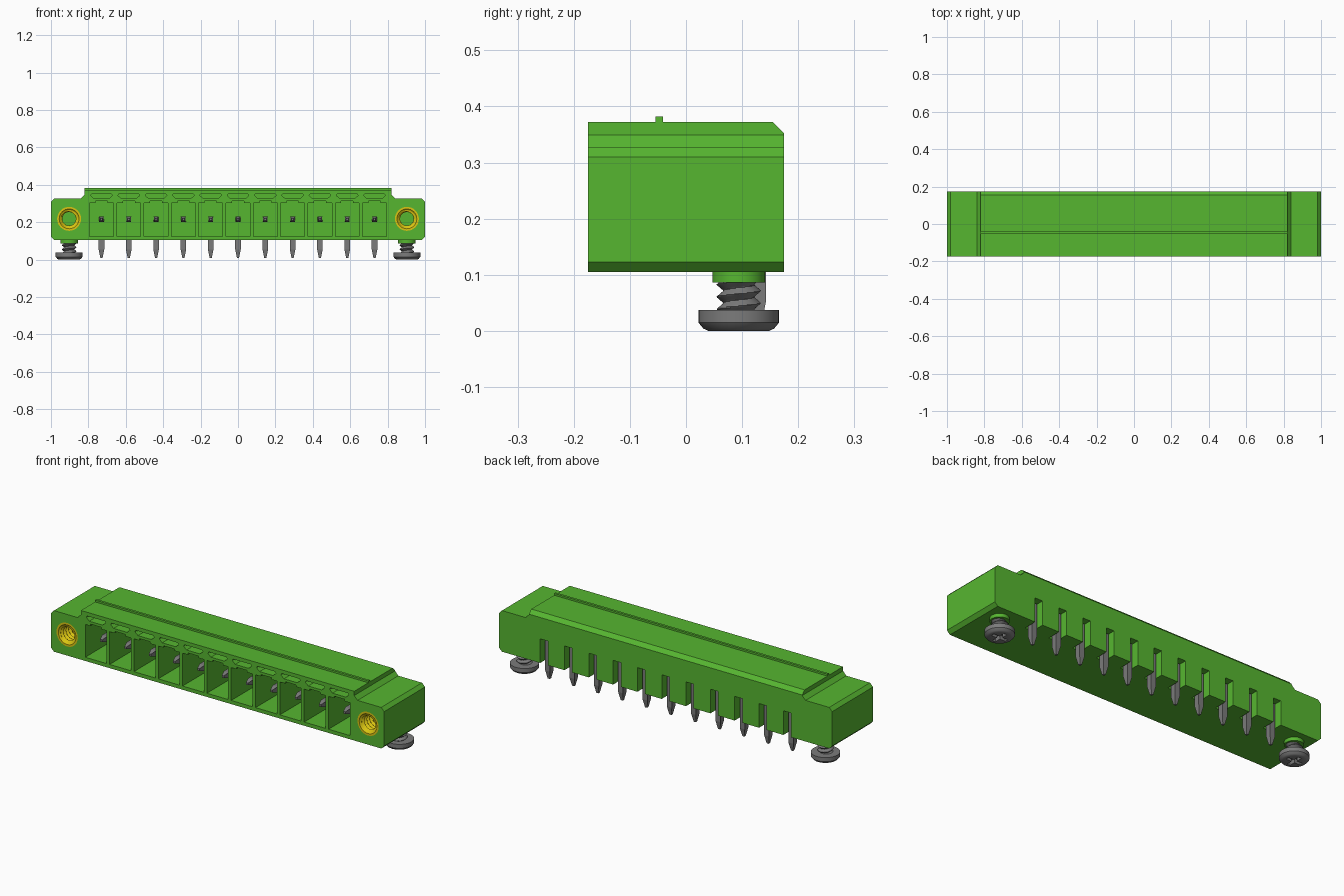
import bpy, bmesh, math
from mathutils import Matrix, Vector

cube = bpy.data.objects.get("Cube")
if cube:
    bpy.data.objects.remove(cube, do_unlink=True)


def material(name, col, metallic=0.0):
    m = bpy.data.materials.new(name)
    m.use_nodes = True
    m.diffuse_color = (*col, 1)
    m.node_tree.nodes["Principled BSDF"].inputs["Base Color"].default_value = (*col, 1)
    return m


GREEN = material("green plastic", (0.094, 0.468, 0.030))
STEEL = material("grey metal", (0.20, 0.20, 0.20))
BRASS = material("yellow brass", (0.70, 0.56, 0.006))


def make(name, bm, mat=None, smooth=False):
    """Turn a bmesh into a named object."""
    bmesh.ops.recalc_face_normals(bm, faces=bm.faces[:])
    me = bpy.data.meshes.new(name)
    bm.to_mesh(me)
    bm.free()
    ob = bpy.data.objects.new(name, me)
    bpy.context.collection.objects.link(ob)
    if mat:
        me.materials.append(mat)
    if smooth:
        activate(ob)
        bpy.ops.object.shade_smooth_by_angle(angle=math.radians(30))
    return ob


def activate(ob):
    bpy.ops.object.select_all(action='DESELECT')
    ob.select_set(True)
    bpy.context.view_layer.objects.active = ob


def prism(bm, pts, axis, a, b):
    """Extrude a 2D outline along one axis from a to b."""
    place = {'x': lambda p, t: (t, p[0], p[1]),
             'y': lambda p, t: (p[0], t, p[1]),
             'z': lambda p, t: (p[0], p[1], t)}[axis]
    v0 = [bm.verts.new(place(p, a)) for p in pts]
    v1 = [bm.verts.new(place(p, b)) for p in pts]
    bm.faces.new(v0)
    bm.faces.new(v1[::-1])
    n = len(pts)
    for i in range(n):
        j = (i + 1) % n
        bm.faces.new((v0[i], v1[i], v1[j], v0[j]))


def rect(x0, x1, y0, y1):
    return [(x0, y0), (x1, y0), (x1, y1), (x0, y1)]


def circle(cx, cy, r, n=32):
    return [(cx + r * math.cos(2 * math.pi * i / n), cy + r * math.sin(2 * math.pi * i / n))
            for i in range(n)]


PITCH = 0.022


def thread_rows(r, amp, h0, h1):
    """Rows (radius, height, thread depth) for a threaded length."""
    n = round((h1 - h0) / PITCH * 12)
    return [(r, h0 + (h1 - h0) * i / n, amp) for i in range(n + 1)]


def lathe(name, rows, mat, matrix, cyclic=False, smooth=True, seg=32):
    """Revolve rows around z; a third value cuts a helical thread of that depth."""
    bm = bmesh.new()
    rings = []
    for r, h, *amp in rows:
        ring = []
        for i in range(seg):
            t = (h / PITCH - i / seg) % 1.0
            rr = r + (amp[0] * abs(2 * t - 1) if amp else 0)
            a = 2 * math.pi * i / seg
            ring.append(bm.verts.new((rr * math.cos(a), rr * math.sin(a), h)))
        rings.append(ring)
    pairs = list(zip(rings, rings[1:])) + ([(rings[-1], rings[0])] if cyclic else [])
    for p, q in pairs:
        for i in range(seg):
            j = (i + 1) % seg
            bm.faces.new((p[i], p[j], q[j], q[i]))
    if not cyclic:
        bm.faces.new(rings[0])
        bm.faces.new(rings[-1])
    bmesh.ops.transform(bm, matrix=matrix, verts=bm.verts[:])
    return make(name, bm, mat, smooth)


def cut(ob, cutter):
    """Subtract the cutter and discard it."""
    cutter.hide_render = True
    mod = ob.modifiers.new("cut", 'BOOLEAN')
    mod.operation = 'DIFFERENCE'
    mod.solver = 'EXACT'
    mod.object = cutter
    activate(ob)
    bpy.ops.object.modifier_apply(modifier=mod.name)
    bpy.data.objects.remove(cutter, do_unlink=True)


PIN_X = [(i - 5) * 0.146 for i in range(11)]
SCREW_X, SCREW_Y, INSERT_Z = 0.903, 0.094, 0.218

# Housing: front outline with chamfered flanges and a raised middle
half = [(0.982, 0.105), (1.0, 0.123), (1.0, 0.31), (0.982, 0.328),
        (0.84, 0.328), (0.82, 0.349), (0.82, 0.372)]
bm = bmesh.new()
prism(bm, half + [(-x, z) for x, z in reversed(half)], 'y', -0.175, 0.175)
housing = make("housing", bm, GREEN)

# Cutters: contact pockets, keying slots, rear pin slots, insert holes, rear bevel
bm = bmesh.new()
for x in PIN_X:
    w, n = 0.064, 0.032
    pocket = [(-w, 0.125), (w, 0.125), (w, 0.303), (n, 0.303), (n, 0.313),
              (-n, 0.313), (-n, 0.303), (-w, 0.303)]
    prism(bm, [(x + px, z) for px, z in pocket], 'y', -0.2, 0.05)
    key = [(-0.04, 0.327), (0.04, 0.327), (0.058, 0.343), (0.053, 0.352),
           (-0.053, 0.352), (-0.058, 0.343)]
    prism(bm, [(x + px, z) for px, z in key], 'y', -0.2, -0.09)
    prism(bm, rect(x - 0.023, x + 0.023, 0.09, 0.236), 'y', 0.1, 0.2)
for s in (-1, 1):
    prism(bm, circle(s * SCREW_X, INSERT_Z, 0.064), 'y', -0.2, -0.03)
prism(bm, [(0.155, 0.372), (0.165, 0.382), (0.195, 0.372), (0.195, 0.332)], 'x', -0.9, 0.9)
bmesh.ops.recalc_face_normals(bm, faces=bm.faces[:])
cut(housing, make("housing_cutter", bm))

# Long rib on top
bm = bmesh.new()
prism(bm, rect(-0.054, -0.041, 0.365, 0.382), 'x', -0.82, 0.82)
make("top_rib", bm, GREEN)

# Bent contact pins with tapered ends
profile = [(-0.13, 0.209), (-0.13, 0.221), (-0.10, 0.23), (0.143, 0.23), (0.143, 0.055),
           (0.134, 0.01), (0.122, 0.01), (0.113, 0.055), (0.113, 0.20), (-0.10, 0.20)]
bm = bmesh.new()
prism(bm, profile, 'x', -0.015, 0.015)
for v in bm.verts:
    if v.co.y < -0.12 or v.co.z < 0.02:
        v.co.x *= 0.4
pin = make("contact_pin_1", bm, STEEL)
pin.location.x = PIN_X[0]
for i, x in enumerate(PIN_X[1:], 2):
    other = bpy.data.objects.new(f"contact_pin_{i}", pin.data)
    other.location.x = x
    bpy.context.collection.objects.link(other)

for side, s in (("left", 1), ("right", -1)):
    # Threaded brass insert facing the front
    to_front = Matrix.Translation((s * SCREW_X, -0.175, INSERT_Z)) @ Matrix.Rotation(-math.pi / 2, 4, 'X')
    rows = [(0.064, 0.145), (0.064, 0.0), (0.053, 0.0), (0.047, 0.006)]
    lathe(f"{side}_threaded_insert", rows + thread_rows(0.036, 0.011, 0.008, 0.145),
          BRASS, to_front, cyclic=True)

    # Mounting boss, screw thread and screw head underneath
    base = Matrix.Translation((s * SCREW_X, SCREW_Y, 0))
    lathe(f"{side}_boss", [(0.047, 0.086), (0.047, 0.107)], GREEN, base)
    lathe(f"{side}_screw_thread", thread_rows(0.027, 0.013, 0.034, 0.09), STEEL, base)
    head = lathe(f"{side}_screw_head", [(0.054, 0.0), (0.063, 0.004), (0.072, 0.015), (0.072, 0.037)],
                 STEEL, base)
    a, b = 0.009, 0.042
    cross = [(a, a), (a, b), (-a, b), (-a, a), (-b, a), (-b, -a),
             (-a, -a), (-a, -b), (a, -b), (a, -a), (b, -a), (b, a)]
    bm = bmesh.new()
    prism(bm, [(s * SCREW_X + x, SCREW_Y + y) for x, y in cross], 'z', -0.02, 0.022)
    cut(head, make("cross_cutter", bm))
